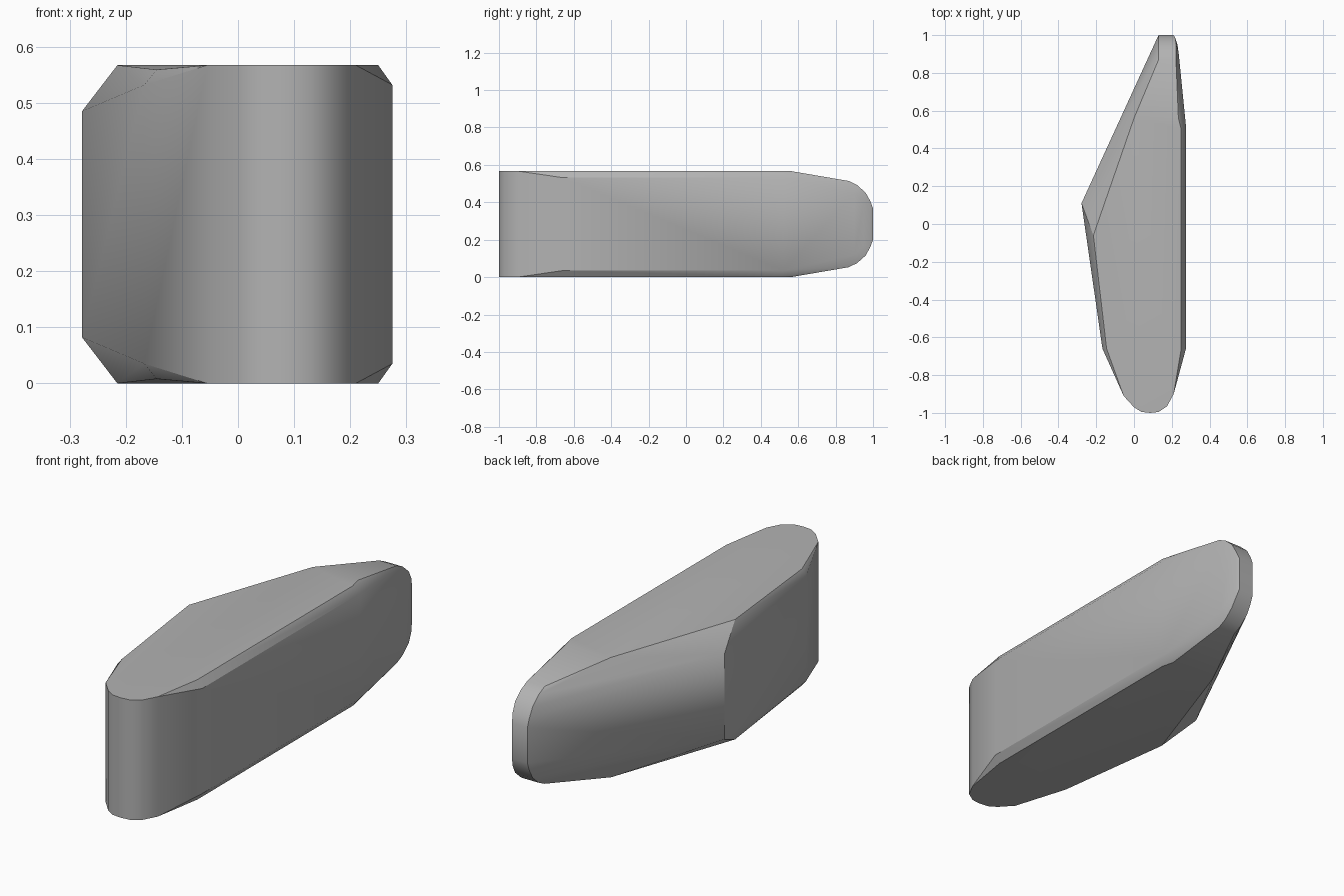
import bpy
import bmesh
from math import radians

cube = bpy.data.objects.get("Cube")
if cube:
    bpy.data.objects.remove(cube, do_unlink=True)

HEIGHT = 0.567

# Grey surface
grey = bpy.data.materials.new("mid grey")
grey.use_nodes = True
colour = (0.45, 0.45, 0.45, 1)
grey.diffuse_color = colour
grey.node_tree.nodes["Principled BSDF"].inputs["Base Color"].default_value = colour

# Upper half outline points: x, y, inset below the top face
rounded_front = [(0.21, -0.9, 0), (0.175, -0.965, 0), (0.13, -0.995, 0),
                 (0.085, -1, 0), (0.04, -0.995, 0), (0, -0.97, 0), (-0.055, -0.91, 0)]
top_edge = [(-0.145, -0.66, 0.008), (-0.215, -0.06, 0), (0.0, 0.56, 0),
            (0.235, 0.56, 0), (0.25, 0.5, 0), (0.25, -0.66, 0)]
side_edge = [(-0.167, -0.66, 0.035), (-0.278, 0.11, 0.082),
             (0.275, 0.52, 0.035), (0.275, -0.66, 0.035)]

# Tapered, rounded back end: y, inset, left x, right x
back_end = [(0.87, 0.053, 0.13, 0.222), (0.915, 0.075, 0.13, 0.222),
            (0.96, 0.115, 0.13, 0.222), (0.985, 0.16, 0.13, 0.218),
            (1, 0.2, 0.13, 0.21)]
back_points = [(x, y, inset) for y, inset, left, right in back_end for x in (left, right)]
back_points += [(0.237, 0.9, 0.12), (0.23, 0.95, 0.17)]

# Mirror the points between the top and bottom and wrap them in a solid
bm = bmesh.new()
for x, y, inset in rounded_front + top_edge + side_edge + back_points:
    for z in (inset, HEIGHT - inset):
        bm.verts.new((x, y, z))
hull = bmesh.ops.convex_hull(bm, input=bm.verts)
loose = [v for v in bm.verts if not v.link_faces]
bmesh.ops.delete(bm, geom=loose, context="VERTS")
bmesh.ops.dissolve_limit(bm, angle_limit=radians(1), verts=bm.verts, edges=bm.edges)
bmesh.ops.recalc_face_normals(bm, faces=bm.faces)

mesh = bpy.data.meshes.new("wedge_body")
bm.to_mesh(mesh)
bm.free()
mesh.materials.append(grey)
body = bpy.data.objects.new("wedge_body", mesh)
bpy.context.collection.objects.link(body)

# Smooth the rounded ends while keeping the hard edges
bpy.context.view_layer.objects.active = body
body.select_set(True)
bpy.ops.object.shade_smooth_by_angle(angle=radians(32))
